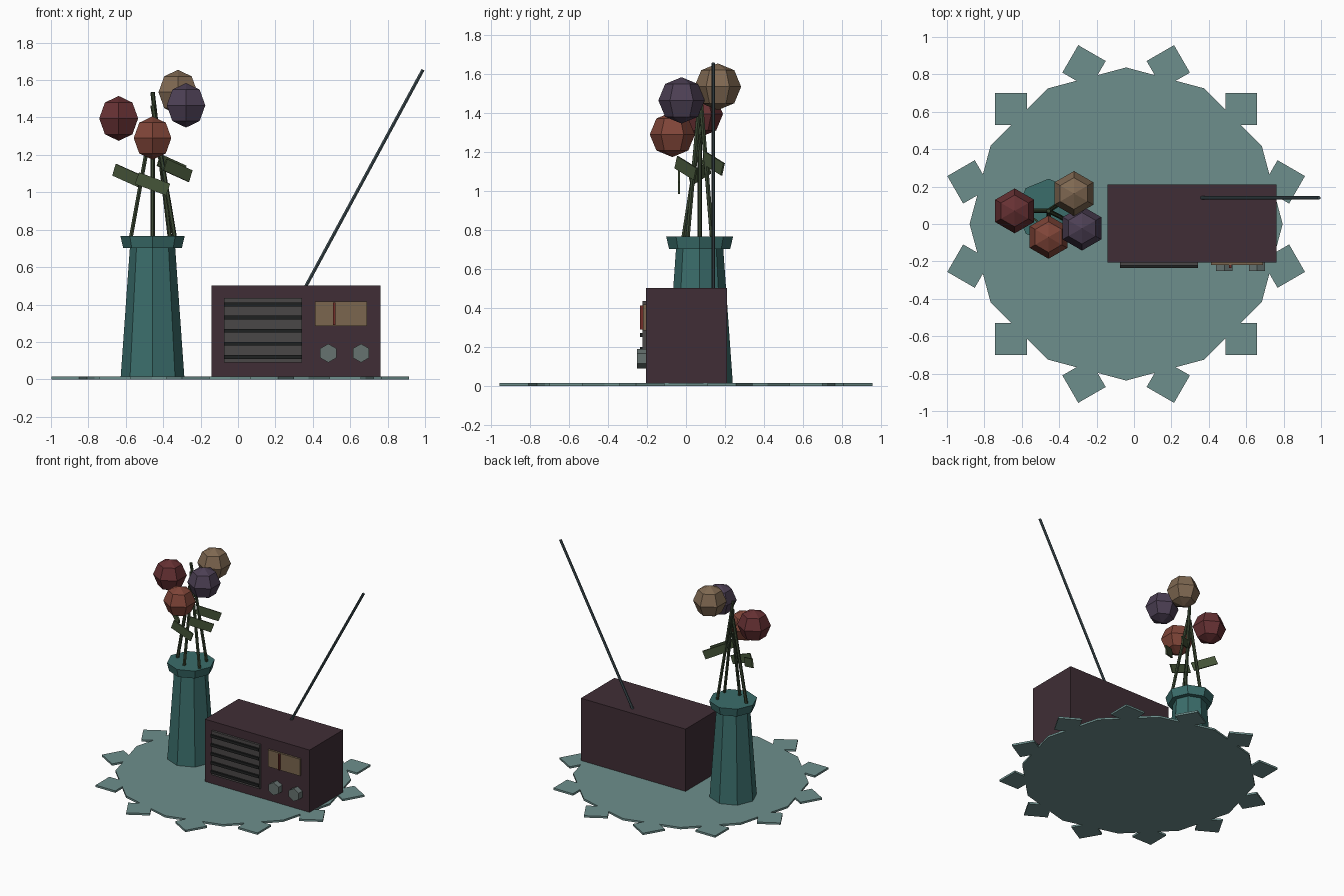
import bpy, bmesh
from math import pi, sin, cos, radians
from mathutils import Matrix, Vector

if "Cube" in bpy.data.objects:
    bpy.data.objects.remove(bpy.data.objects["Cube"])

mats = {}
def mat(name, rgb):
    """Material from display (sRGB) values, stored as linear colour."""
    m = bpy.data.materials.new(name)
    m.diffuse_color = (*[((c + 0.055) / 1.055) ** 2.4 for c in rgb], 1)
    m.use_nodes = True
    m.node_tree.nodes["Principled BSDF"].inputs["Base Color"].default_value = m.diffuse_color
    mats[name] = m

for n, c in {
    "mat_green": (0.43, 0.56, 0.55), "vase_teal": (0.23, 0.43, 0.42),
    "stem_green": (0.22, 0.27, 0.19), "leaf_green": (0.27, 0.33, 0.22),
    "wood": (0.25, 0.18, 0.21), "grille_grey": (0.29, 0.28, 0.28),
    "dark": (0.12, 0.13, 0.13), "dial_tan": (0.48, 0.40, 0.31),
    "needle_red": (0.45, 0.18, 0.16), "metal": (0.40, 0.45, 0.44),
    "steel": (0.25, 0.31, 0.33), "crimson": (0.40, 0.19, 0.20),
    "coral": (0.50, 0.27, 0.22), "plum": (0.30, 0.25, 0.33),
    "sand": (0.50, 0.41, 0.32)}.items():
    mat(n, c)


def finish(name, bm, material, matrix):
    bmesh.ops.recalc_face_normals(bm, faces=bm.faces)
    me = bpy.data.meshes.new(name)
    bm.to_mesh(me)
    bm.free()
    me.materials.append(mats[material])
    ob = bpy.data.objects.new(name, me)
    ob.matrix_world = matrix
    bpy.context.collection.objects.link(ob)
    return ob


def lathe(name, profile, n, material, matrix=Matrix(), start=0.0):
    """Turn (radius, z) points into an n-sided solid, closed at both ends."""
    bm = bmesh.new()
    rings = []
    for r, z in profile:
        if r == 0:
            rings.append([bm.verts.new((0, 0, z))] * n)
        else:
            rings.append([bm.verts.new((r * cos(start + 2 * pi * i / n),
                                        r * sin(start + 2 * pi * i / n), z)) for i in range(n)])
    for a, b in zip(rings, rings[1:]):
        for i in range(n):
            j = (i + 1) % n
            bm.faces.new(dict.fromkeys((a[i], a[j], b[j], b[i])))
    for ring, (r, z) in ((rings[0], profile[0]), (rings[-1], profile[-1])):
        if r:
            bm.faces.new(ring)
    return finish(name, bm, material, matrix)


def rod(name, a, b, r, material, n=6):
    a, d = Vector(a), Vector(b) - Vector(a)
    m = Matrix.Translation(a) @ d.to_track_quat('Z', 'Y').to_matrix().to_4x4()
    return lathe(name, [(r, 0), (r, d.length)], n, material, m)


def box(name, lo, hi, material):
    lo, hi = Vector(lo), Vector(hi)
    bm = bmesh.new()
    bmesh.ops.create_cube(bm, size=1, matrix=Matrix.Diagonal((*(hi - lo), 1)))
    return finish(name, bm, material, Matrix.Translation((lo + hi) / 2))


# Table mat with square points around its rim
CX = -0.042
lathe("table_mat", [(0.837, 0), (0.837, 0.015)], 12, "mat_green", Matrix.Translation((CX, 0, 0)))
for i in range(12):
    a = radians(15 + 30 * i)
    lathe(f"mat_point_{i}", [(0.12, 0), (0.12, 0.015)], 4, "mat_green",
          Matrix.Translation((CX + 0.87 * cos(a), 0.87 * sin(a), 0)), a)

# Vase
VX, VY = -0.457, 0.07
vase_at = Matrix.Translation((VX, VY, 0))
lathe("vase_body", [(0.17, 0.015), (0.12, 0.72)], 8, "vase_teal", vase_at)
lathe("vase_rim", [(0.157, 0.703), (0.172, 0.767)], 8, "vase_teal", vase_at)

# Flowers: head position, radius, colour, leaf height, leaf heading
flowers = [((-0.638, 0.07, 1.395), 0.12, "crimson", 1.09, -36),
           ((-0.457, -0.07, 1.29), 0.116, "coral", 1.045, 0),
           ((-0.278, -0.023, 1.465), 0.119, "plum", 1.117, 36),
           ((-0.321, 0.163, 1.535), 0.12, "sand", 1.142, 36)]
for i, (head, r, colour, leaf_z, heading) in enumerate(flowers):
    ball = [(r * sin(pi * k / 4) if 0 < k < 4 else 0, -r * cos(pi * k / 4)) for k in range(5)]
    lathe(f"flower_head_{i}", ball, 6, colour, Matrix.Translation(head), pi / 2)
    dx, dy = head[0] - VX, head[1] - VY
    f = (head[2] - 0.74) / (head[2] - 0.4)
    rod(f"stem_{i}", (VX + dx * f, VY + dy * f, 0.74), (VX, VY, head[2]), 0.012, "stem_green")
    leaf = box(f"leaf_{i}", (-0.089, -0.005, -0.033), (0.089, 0.005, 0.033), "leaf_green")
    leaf.matrix_world = (Matrix.Translation((VX + dx * 0.75, VY + dy * 0.75, leaf_z))
                         @ Matrix.Rotation(radians(heading), 4, 'Z')
                         @ Matrix.Rotation(radians(20), 4, 'Y'))

# Radio case and speaker grille
FRONT = -0.205
box("radio_case", (-0.143, FRONT, 0.015), (0.763, 0.21, 0.502), "wood")
box("grille_panel", (-0.074, -0.222, 0.09), (0.342, FRONT + 0.01, 0.435), "grille_grey")
for i in range(5):
    z = 0.12 + 0.07 * i
    box(f"grille_bar_{i}", (-0.074, -0.236, z - 0.01), (0.342, -0.215, z + 0.01), "dark")

# Tuning dial, needle and knobs
box("dial", (0.413, -0.22, 0.285), (0.69, FRONT + 0.01, 0.417), "dial_tan")
box("dial_needle", (0.509, -0.235, 0.29), (0.521, -0.21, 0.412), "needle_red")
for i, x in enumerate((0.483, 0.658)):
    lathe(f"knob_{i}", [(0.05, -0.01), (0.05, 0.046)], 6, "metal",
          Matrix.Translation((x, FRONT, 0.14)) @ Matrix.Rotation(pi / 2, 4, 'X'), pi / 2)

# Antenna
rod("antenna", (0.353, 0.14, 0.48), (0.989, 0.14, 1.655), 0.01, "steel")
